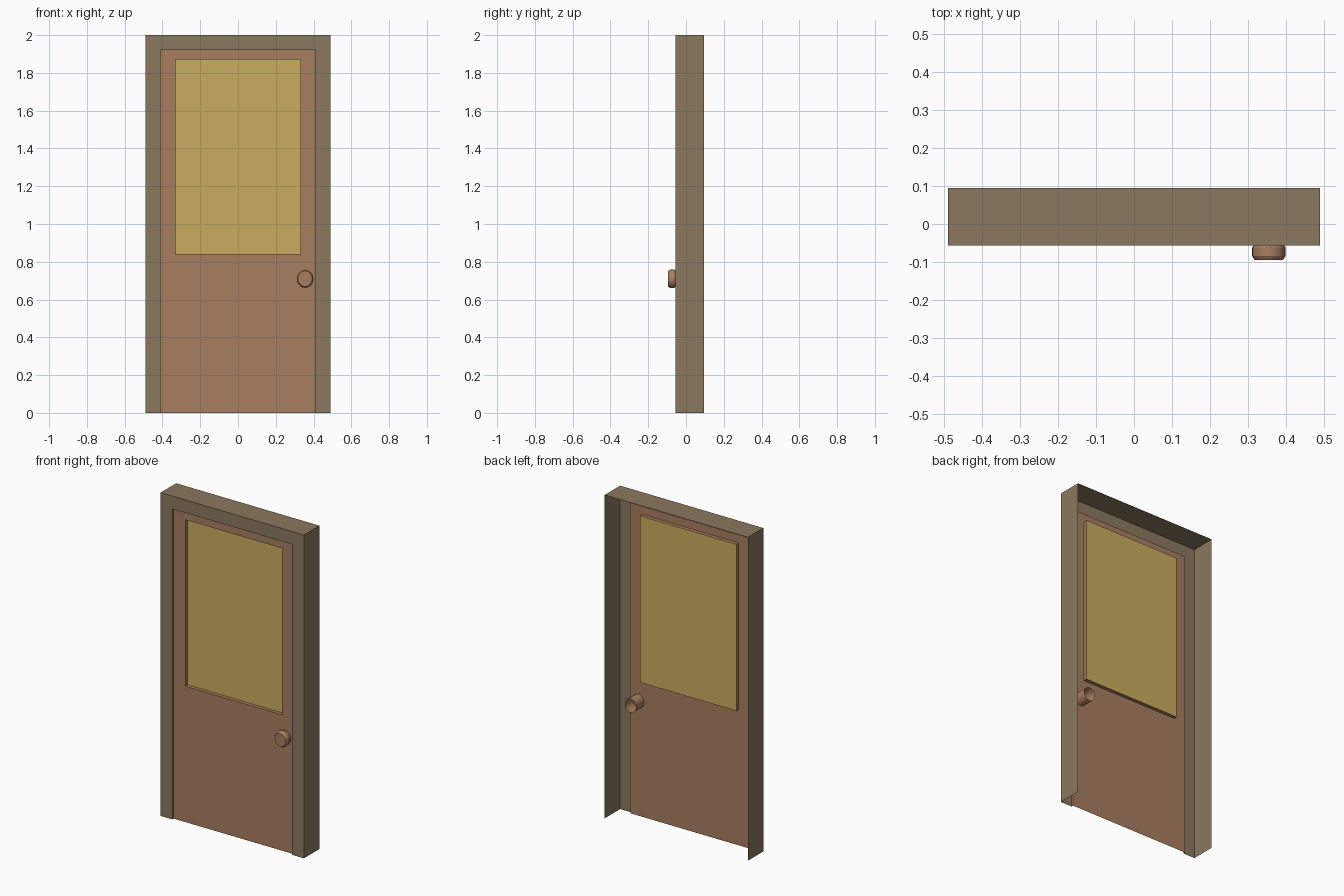
import bpy
import bmesh
import math

default = bpy.data.objects.get("Cube")
if default:
    bpy.data.objects.remove(default, do_unlink=True)


def material(name, rgb):
    linear = [((c / 255 + 0.055) / 1.055) ** 2.4 for c in rgb] + [1.0]
    mat = bpy.data.materials.new(name)
    mat.use_nodes = True
    mat.diffuse_color = linear
    bsdf = next(n for n in mat.node_tree.nodes if n.type == "BSDF_PRINCIPLED")
    bsdf.inputs["Base Color"].default_value = linear
    return mat


FRAME = material("dull brown", (139, 120, 94))
WOOD = material("warm brown", (169, 127, 96))
GLASS = material("amber yellow", (201, 173, 96))


def rect(half_width, bottom, top, y):
    """Rectangle corners, clockwise from the bottom left as seen in front."""
    w = half_width
    return [(-w, y, bottom), (-w, y, top), (w, y, top), (w, y, bottom)]


def ellipse(cx, cz, rx, rz, y, sides=24):
    """Ellipse points, clockwise as seen in front."""
    turns = [-math.tau * i / sides for i in range(sides)]
    return [(cx + rx * math.cos(t), y, cz + rz * math.sin(t)) for t in turns]


def sheet(name, loops, mat, closed=True, cap=False):
    """Join successive loops with quads; optionally fill the last one."""
    bm = bmesh.new()
    rings = [[bm.verts.new(p) for p in loop] for loop in loops]
    count = len(rings[0])
    for a, b in zip(rings, rings[1:]):
        for i in range(count if closed else count - 1):
            j = (i + 1) % count
            bm.faces.new((a[i], b[i], b[j], a[j]))
    if cap:
        bm.faces.new(reversed(rings[-1]))
    mesh = bpy.data.meshes.new(name)
    bm.to_mesh(mesh)
    bm.free()
    mesh.materials.append(mat)
    obj = bpy.data.objects.new(name, mesh)
    bpy.context.collection.objects.link(obj)
    return obj


BACK, FRONT, DOOR, PANE = 0.095, -0.056, -0.043, -0.02

# Frame: thin outer sides and top, with a flat front border, open at the floor
sheet("door_frame", [rect(0.49, 0, 2.0, BACK), rect(0.49, 0, 2.0, FRONT),
                     rect(0.41, 0, 1.92, FRONT)], FRAME, closed=False)

# Shallow step from the frame back to the door
sheet("door_edge", [rect(0.41, 0, 1.92, FRONT), rect(0.41, 0, 1.92, DOOR)],
      WOOD, closed=False)

# Door leaf with its window opening and reveal
sheet("door_panel", [rect(0.41, 0, 1.92, DOOR), rect(0.33, 0.84, 1.87, DOOR),
                     rect(0.33, 0.84, 1.87, PANE)], WOOD)

# Window pane
sheet("window_pane", [rect(0.33, 0.84, 1.87, PANE)], GLASS, cap=True)

# Knob: hollow stem through the door, flared and bevelled at the front
profile = [(0.035, 0.87), (-0.053, 0.87), (-0.062, 1.0), (-0.084, 1.0), (-0.095, 0.85)]
knob = sheet("door_knob", [ellipse(0.355, 0.71, 0.044 * s, 0.048 * s, y)
                           for y, s in profile], WOOD, cap=True)
bpy.ops.object.select_all(action="DESELECT")
knob.select_set(True)
bpy.context.view_layer.objects.active = knob
bpy.ops.object.shade_smooth_by_angle(angle=math.radians(30))
